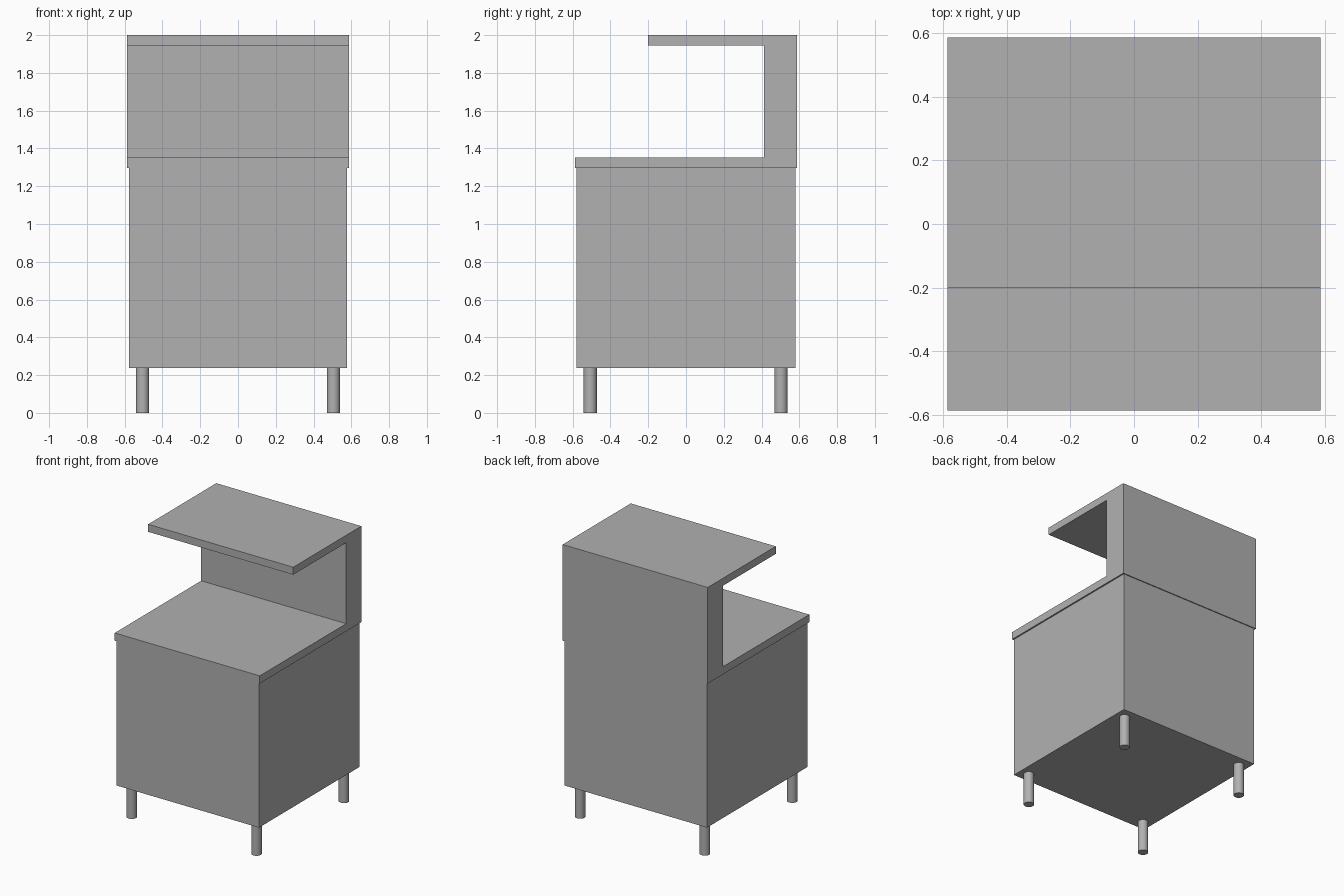
import bpy
import bmesh
from mathutils import Vector

if "Cube" in bpy.data.objects:
    bpy.data.objects.remove(bpy.data.objects["Cube"])

HALF_X, HALF_Y = 0.587, 0.587      # outer half-width and half-depth
LEG_TOP, BODY_TOP = 0.237, 1.297

# Dark grey finish shared by every part
GREY = bpy.data.materials.new("dark_grey")
GREY.diffuse_color = (0.44, 0.44, 0.44, 1)
GREY.use_nodes = True
GREY.node_tree.nodes["Principled BSDF"].inputs["Base Color"].default_value = GREY.diffuse_color


def make_object(name, bm):
    bmesh.ops.recalc_face_normals(bm, faces=bm.faces)
    mesh = bpy.data.meshes.new(name)
    bm.to_mesh(mesh)
    bm.free()
    mesh.materials.append(GREY)
    obj = bpy.data.objects.new(name, mesh)
    bpy.context.collection.objects.link(obj)
    return obj


def box(name, size, center):
    bm = bmesh.new()
    bmesh.ops.create_cube(bm, size=1)
    bmesh.ops.scale(bm, vec=Vector(size), verts=bm.verts)
    bmesh.ops.translate(bm, vec=Vector(center), verts=bm.verts)
    return make_object(name, bm)


def extrude_side_profile(name, points, half_width):
    """Extrude a (y, z) outline across the width."""
    bm = bmesh.new()
    face = bm.faces.new([bm.verts.new((-half_width, y, z)) for y, z in points])
    result = bmesh.ops.extrude_face_region(bm, geom=[face], use_keep_orig=True)
    moved = [g for g in result["geom"] if isinstance(g, bmesh.types.BMVert)]
    bmesh.ops.translate(bm, vec=Vector((2 * half_width, 0, 0)), verts=moved)
    return make_object(name, bm)


# Cabinet body
box("cabinet_body", (1.152, 1.16, BODY_TOP - LEG_TOP),
    (0, 0, (BODY_TOP + LEG_TOP) / 2))

# C-shaped top: counter, back panel and overhanging shelf in one piece
extrude_side_profile("counter_and_shelf", [
    (-HALF_Y, BODY_TOP), (HALF_Y, BODY_TOP), (HALF_Y, 2.0), (-0.20, 2.0),
    (-0.20, 1.945), (0.412, 1.945), (0.412, 1.353), (-HALF_Y, 1.353),
], HALF_X)

# Four round legs
for y_name, y in (("front", -0.507), ("back", 0.503)):
    for x_name, x in (("left", -0.505), ("right", 0.505)):
        bpy.ops.mesh.primitive_cylinder_add(
            vertices=32, radius=0.035, depth=LEG_TOP,
            location=(x, y, LEG_TOP / 2))
        leg = bpy.context.object
        leg.name = f"{y_name}_{x_name}_leg"
        leg.data.materials.append(GREY)
        bpy.ops.object.shade_smooth_by_angle()
